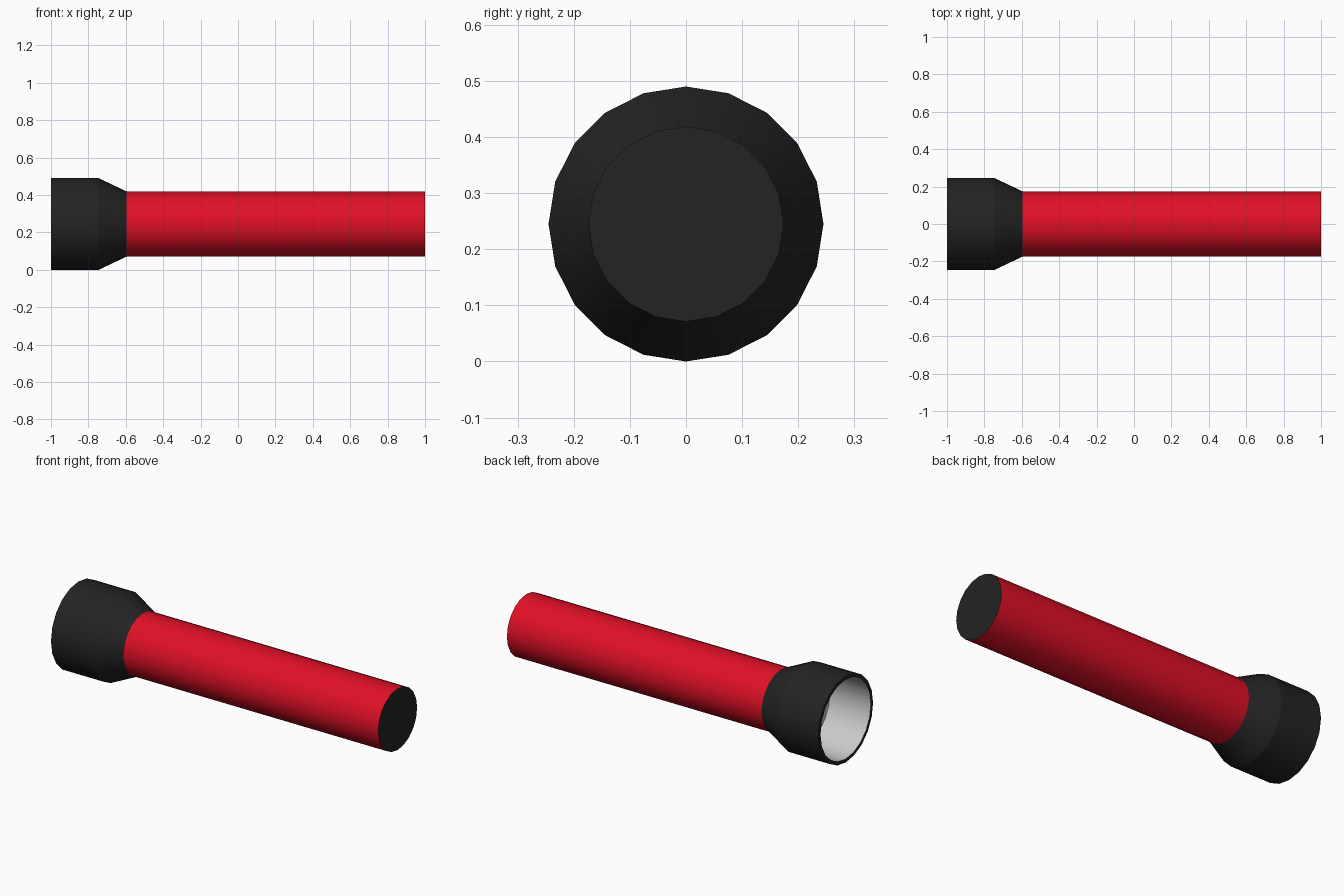
import bpy, bmesh, math

if "Cube" in bpy.data.objects:
    bpy.data.objects.remove(bpy.data.objects["Cube"])

SIDES = 20
AXIS_Z = 0.245


def material(name, rgb):
    m = bpy.data.materials.new(name)
    m.diffuse_color = (*rgb, 1)
    m.use_nodes = True
    m.node_tree.nodes["Principled BSDF"].inputs["Base Color"].default_value = m.diffuse_color
    return m


def lathe(name, profile, mat=None, flip=False):
    """Revolve (x, radius) points around the long axis; radius 0 closes with a disc."""
    bm = bmesh.new()
    rings = []
    for x, r in profile:
        if r == 0:
            continue
        rings.append([bm.verts.new((x, r * math.sin(a), AXIS_Z + r * math.cos(a)))
                      for a in (2 * math.pi * i / SIDES for i in range(SIDES))])
    for a, b in zip(rings, rings[1:]):
        for i in range(SIDES):
            j = (i + 1) % SIDES
            bm.faces.new((a[i], a[j], b[j], b[i]))
    if profile[-1][1] == 0:
        bm.faces.new(rings[-1])
    bmesh.ops.recalc_face_normals(bm, faces=bm.faces)
    if flip:
        bmesh.ops.reverse_faces(bm, faces=bm.faces)
    mesh = bpy.data.meshes.new(name)
    bm.to_mesh(mesh)
    bm.free()
    obj = bpy.data.objects.new(name, mesh)
    bpy.context.collection.objects.link(obj)
    if mat:
        mesh.materials.append(mat)
    bpy.ops.object.select_all(action='DESELECT')
    obj.select_set(True)
    bpy.context.view_layer.objects.active = obj
    bpy.ops.object.shade_smooth_by_angle(angle=math.radians(21))
    return obj


red = material("red", (0.75, 0.005, 0.02))
black = material("black", (0.017, 0.017, 0.017))

# Handle tube, with its end cap in black
handle = lathe("handle", [(-0.595, 0.174), (1, 0.174), (1, 0)], red)
handle.data.materials.append(black)
for face in handle.data.polygons:
    if len(face.vertices) == SIDES:
        face.material_index = 1

# Flared head with a thin rim
lathe("head", [(-0.595, 0.174), (-0.745, 0.245), (-1, 0.245), (-1, 0.225)], black)

# Grey reflector cup, facing inwards
lathe("reflector", [(-1, 0.225), (-0.745, 0.225), (-0.745, 0)], flip=True)
